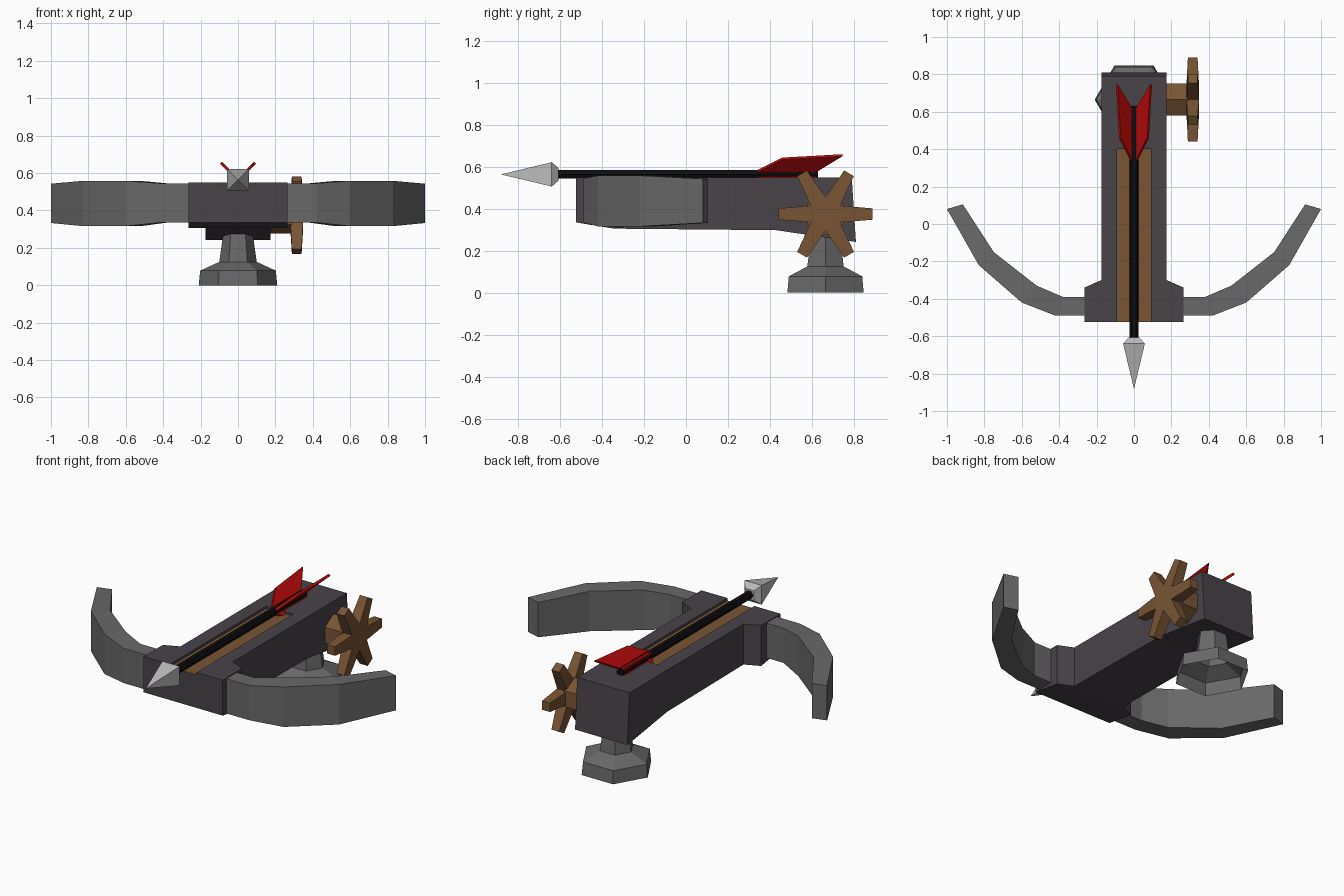
import bpy, bmesh, math
from mathutils import Vector

if "Cube" in bpy.data.objects:
    bpy.data.objects.remove(bpy.data.objects["Cube"])


def mat(name, r, g, b):
    m = bpy.data.materials.new(name)
    m.diffuse_color = (r, g, b, 1)
    m.use_nodes = True
    m.node_tree.nodes["Principled BSDF"].inputs["Base Color"].default_value = m.diffuse_color
    return m


DARK = mat("dark stock grey", .066, .056, .066)
IRON = mat("iron grey", .14, .14, .14)
WOOD = mat("brown wood", .19, .09, .035)
BLACK = mat("black shaft", .004, .004, .005)
STEEL = mat("light steel", .5, .5, .5)
RED = mat("red feather", .5, .003, .003)


def make(name, verts, faces, material):
    bm = bmesh.new()
    vs = [bm.verts.new(v) for v in verts]
    for f in faces:
        bm.faces.new([vs[i] for i in f])
    bmesh.ops.recalc_face_normals(bm, faces=bm.faces)
    me = bpy.data.meshes.new(name)
    bm.to_mesh(me)
    bm.free()
    me.materials.append(material)
    ob = bpy.data.objects.new(name, me)
    bpy.context.collection.objects.link(ob)
    return ob


def loft(name, rings, material, cap_start=True, cap_end=True):
    n = len(rings[0])
    verts = [v for r in rings for v in r]
    faces = [(k * n + i, k * n + (i + 1) % n, (k + 1) * n + (i + 1) % n, (k + 1) * n + i)
             for k in range(len(rings) - 1) for i in range(n)]
    if cap_start:
        faces.append(tuple(range(n)))
    if cap_end:
        faces.append(tuple(range((len(rings) - 1) * n, len(rings) * n)))
    return make(name, verts, faces, material)


def box(name, x0, x1, y0, y1, z0, z1, material):
    ring = lambda z: [(x0, y0, z), (x1, y0, z), (x1, y1, z), (x0, y1, z)]
    return loft(name, [ring(z0), ring(z1)], material)


def circle(n, r, start=0.0):
    return [(r * math.cos(start + math.tau * i / n), r * math.sin(start + math.tau * i / n))
            for i in range(n)]


# Stock: sections of y top, y bottom, half width, bottom z
TOP = .55
sections = [(-.525, -.525, .265, .335), (-.34, -.34, .265, .305), (-.30, -.30, .175, .305),
            (.43, .43, .175, .298), (.79, .81, .175, .242)]
stock = loft("stock", [[(-w, yt, TOP), (w, yt, TOP), (w, yb, zb), (-w, yb, zb)]
                       for yt, yb, w, zb in sections], DARK)

# Shallow groove cut in the stock, with a wooden floor
cutter = box("groove_cutter", -.09, .09, -.6, .4, .53, .6, DARK)
cutter.hide_render = True
cutter.hide_viewport = True
cut = stock.modifiers.new("groove", 'BOOLEAN')
cut.operation = 'DIFFERENCE'
cut.solver = 'EXACT'
cut.object = cutter
box("groove_floor", -.09, .09, -.524, .4, .528, .535, WOOD)

# Bow limbs: front point, back point, bottom z, top z
limb = [((.25, -.49), (.25, -.39), .335, .545), ((.42, -.49), (.38, -.39), .335, .545),
        ((.60, -.42), (.52, -.33), .316, .558), ((.83, -.22), (.75, -.15), .316, .558),
        ((1.0, .08), (.915, .105), .333, .543)]
for side, s in (("right", 1), ("left", -1)):
    loft("bow_limb_" + side,
         [[(s * f[0], f[1], z0), (s * f[0], f[1], z1), (s * b[0], b[1], z1), (s * b[0], b[1], z0)]
          for f, b, z0, z1 in limb], IRON)

# Six-sided foot, open underneath
HUB_Y = .665
loft("foot", [[(x, HUB_Y + y, z) for x, y in circle(6, r)]
              for z, r in ((0, .21), (.078, .202), (.125, .10), (.29, .077))],
     IRON, cap_start=False, cap_end=False)

# Axle and six-spoke crank wheel
HUB_Z = .375
loft("axle", [[(x, HUB_Y + y, HUB_Z + z) for y, z in circle(6, .098, math.pi / 6)]
              for x in (.16, .29)], WOOD)
verts, faces = [], []
for i in range(6):
    a = math.tau * i / 6
    d = Vector((0, math.cos(a), math.sin(a)))
    t = Vector((0, -math.sin(a), math.cos(a)))
    c = Vector((.314, HUB_Y, HUB_Z))
    n = c + .08 * (d * math.cos(math.pi / 6) + t * math.sin(math.pi / 6))
    for half, h_tip in ((.034, .026), (-.034, -.026)):
        hub = Vector((half, 0, 0))
        tip = Vector((h_tip, 0, 0))
        verts += [c + d * .224 - t * .027 + tip, c + d * .224 + t * .027 + tip, n + hub]
    k, p = 6 * i, 6 * ((i - 1) % 6)
    faces += [(p + 2, k, k + 1, k + 2), (p + 5, k + 3, k + 4, k + 5),
              (k, k + 1, k + 4, k + 3), (k + 1, k + 2, k + 5, k + 4), (p + 2, k, k + 3, p + 5)]
faces += [tuple(6 * i + 2 for i in range(6)), tuple(6 * i + 5 for i in range(6))]
make("crank_wheel", verts, faces, WOOD)

# Bolt shaft
BZ = .564
loft("bolt_shaft", [[(x, y, BZ + z) for x, z in circle(6, .024)] for y in (-.62, .63)], BLACK)

# Four-sided bolt head
loft("bolt_head", [[(x, y, BZ + z) for x, z in circle(4, r * math.sqrt(2), math.pi / 4)]
                   for y, r in ((-.608, .03), (-.64, .058), (-.88, .0005))], STEEL)

# Feathers set in a cross around the shaft: (distance out, y)
outline = [(.015, .34), (.075, .46), (.091, .745), (.015, .62)]
for i, (sx, sz) in enumerate(((1, 1), (-1, 1), (1, -1), (-1, -1))):
    t = .005
    loft("feather_%d" % (i + 1),
         [[(sx * o + k * t * sx, y, BZ + sz * o - k * t * sz) for o, y in outline]
          for k in (-1, 1)], RED)
